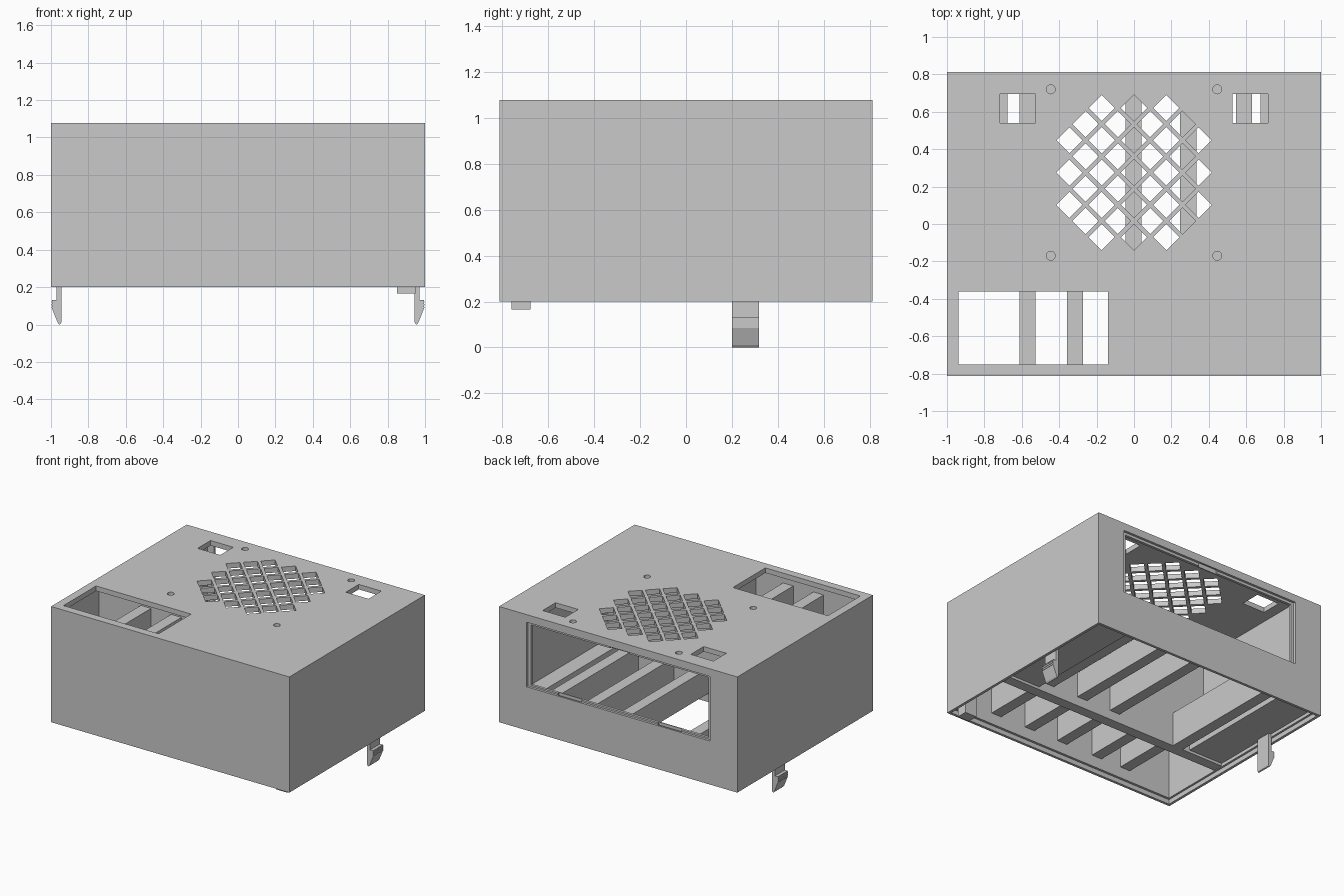
import bpy, bmesh, math

if "Cube" in bpy.data.objects:
    bpy.data.objects.remove(bpy.data.objects["Cube"], do_unlink=True)

grey = bpy.data.materials.new("light_grey_plastic")
grey.use_nodes = True
COLOUR = (0.59, 0.59, 0.59, 1)
grey.diffuse_color = COLOUR
grey.node_tree.nodes["Principled BSDF"].inputs["Base Color"].default_value = COLOUR


def make(name, bm):
    bmesh.ops.recalc_face_normals(bm, faces=bm.faces)
    mesh = bpy.data.meshes.new(name)
    bm.to_mesh(mesh)
    bm.free()
    mesh.materials.append(grey)
    ob = bpy.data.objects.new(name, mesh)
    bpy.context.collection.objects.link(ob)
    return ob


def add_box(bm, x0, x1, y0, y1, z0, z1):
    cube = bmesh.ops.create_cube(bm, size=1)["verts"]
    for v in cube:
        v.co.x = x1 if v.co.x > 0 else x0
        v.co.y = y1 if v.co.y > 0 else y0
        v.co.z = z1 if v.co.z > 0 else z0


def boxes(name, *limits):
    bm = bmesh.new()
    for lim in limits:
        add_box(bm, *lim)
    return make(name, bm)


def extrude(bm, points, offset):
    face = bm.faces.new([bm.verts.new(p) for p in points])
    ext = bmesh.ops.extrude_face_region(bm, geom=[face])["geom"]
    bmesh.ops.translate(bm, vec=offset,
                        verts=[g for g in ext if isinstance(g, bmesh.types.BMVert)])


def add_prism(bm, x, y, radius, sides, z0, z1):
    ring = [(x + radius * math.cos(math.tau * k / sides),
             y + radius * math.sin(math.tau * k / sides), z0) for k in range(sides)]
    extrude(bm, ring, (0, 0, z1 - z0))


def cut(target, cutter):
    mod = target.modifiers.new("cut", "BOOLEAN")
    mod.operation = "DIFFERENCE"
    mod.solver = "EXACT"
    mod.object = cutter
    bpy.context.view_layer.update()
    deps = bpy.context.evaluated_depsgraph_get()
    result = bpy.data.meshes.new_from_object(target.evaluated_get(deps))
    target.modifiers.clear()
    target.data = result
    bpy.data.objects.remove(cutter, do_unlink=True)


W, D, BOTTOM, TOP, CEILING = 1.0, 0.813, 0.2, 1.078, 1.04
BACK = 0.775       # inner face of the back wall
PART_Y = -0.29     # front face of the cross wall

# Outer shell, open at the bottom, with a thin stepped rim
shell = boxes("housing_shell", (-W, W, -D, D, BOTTOM, TOP))
cut(shell, boxes("cavity", (-0.965, 0.965, -0.775, BACK, 0.1, CEILING)))
cut(shell, boxes("rim_step", (-0.98, 0.98, -0.793, 0.793, 0.1, 0.235)))

# Back window with a shallow surround and three catch notches
cut(shell, boxes("window_surround", (-0.77, 0.77, 0.795, 0.9, 0.53, 1.02)))
cut(shell, boxes("window_opening", (-0.745, 0.745, 0.7, 0.9, 0.543, 1.0)))
cut(shell, boxes("window_notches",
                 (-0.08, 0.08, 0.782, 0.8, 0.99, 1.035),
                 (0.32, 0.52, 0.782, 0.8, 0.52, 0.56),
                 (-0.52, -0.32, 0.782, 0.8, 0.52, 0.56)))

# Openings in the top: socket bay, two slots, blind screw holes, diamond grille
bm = bmesh.new()
add_box(bm, -0.938, -0.14, -0.752, -0.362, 0.95, 1.2)
for s in (-1, 1):
    add_box(bm, s * 0.622 - 0.095, s * 0.622 + 0.095, 0.54, 0.695, 0.95, 1.2)
    for y in (-0.17, 0.72):
        add_prism(bm, s * 0.445, y, 0.024, 20, 1.055, 1.2)
PITCH = 0.0863
for i in range(-4, 5):
    for j in range(-4, 5):
        if (i + j) % 2 == 0 and abs(i) + abs(j) < 8:
            add_prism(bm, i * PITCH, 0.275 + j * PITCH, 0.07, 4, 0.95, 1.2)
cut(shell, make("top_openings", bm))

# Cross wall between the front and rear compartments
boxes("cross_wall", (-0.97, 0.97, PART_Y, -0.21, 0.24, CEILING + 0.01))

# Tall front ribs and low rear ribs
for x in (-0.57, -0.315, -0.003, 0.29, 0.588):
    boxes("front_rib", (x - 0.043, x + 0.043, -0.78, PART_Y + 0.01, 0.32, 0.99))
    if x != -0.315:
        low = 0.24 if x < -0.5 else 0.31
        boxes("rear_rib", (x - 0.043, x + 0.043, -0.22, BACK + 0.01, low, 0.5))

# Side shelves and inner side walls of the rear compartment
for s in (-1, 1):
    a, b = sorted((s * 0.677, s * 0.97))
    boxes("side_shelf", (a, b, -0.22, BACK + 0.01, 0.26, 0.5))
    a, b = sorted((s * 0.8, s * 0.83))
    boxes("inner_side_wall", (a, b, -0.22, BACK + 0.01, 0.49, CEILING + 0.01))

# Snap clips on both sides, with fine grip ridges on the hook
CLIP = [(0.945, 0.3), (0.97, 0.3), (0.97, 0.13), (0.994, 0.13), (0.994, 0.085),
        (0.964, 0.01), (0.956, 0), (0.948, 0.004), (0.945, 0.012)]
for s in (-1, 1):
    bm = bmesh.new()
    extrude(bm, [(s * x, 0.2, z) for x, z in CLIP], (0, 0.118, 0))
    make("snap_clip", bm)
    a, b = sorted((s * 0.988, s * 0.998))
    boxes("clip_ridges", *[(a, b, 0.2, 0.318, z, z + 0.006)
                           for z in (0.088, 0.103, 0.118)])

# Locating block under the front corner
boxes("locating_block", (0.85, 0.948, -0.76, -0.678, 0.165, 0.33))
